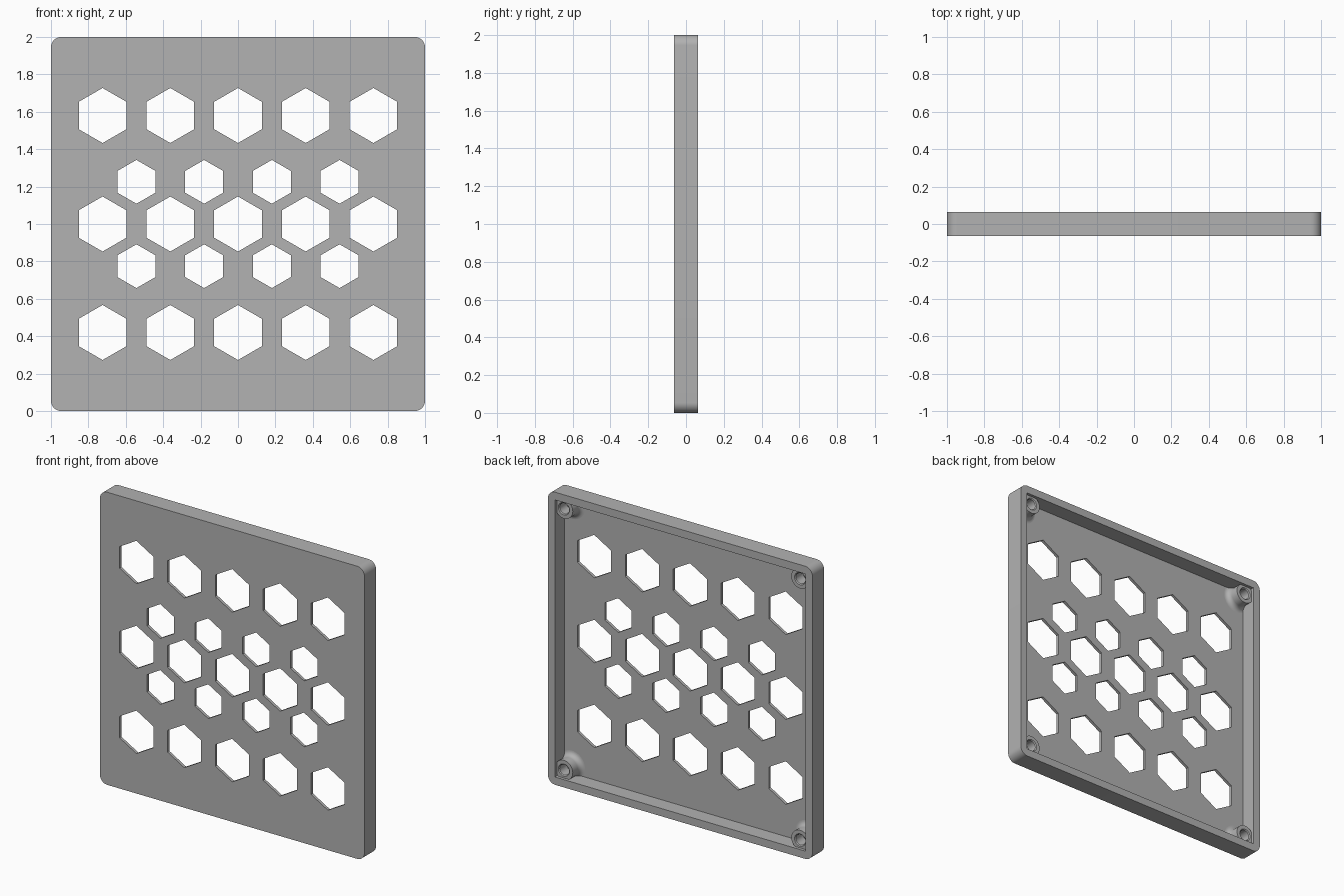
import bpy, bmesh, math

cube = bpy.data.objects.get("Cube")
if cube:
    bpy.data.objects.remove(cube, do_unlink=True)

HALF_DEPTH = 0.063
FLOOR_Y = -0.043      # inner face of the perforated panel
RIM = 0.053
CORNER = 0.055

grey = bpy.data.materials.new("light grey")
grey.use_nodes = True
grey.diffuse_color = (0.445, 0.445, 0.445, 1)
grey.node_tree.nodes["Principled BSDF"].inputs["Base Color"].default_value = grey.diffuse_color


def finish(name, bm):
    bmesh.ops.recalc_face_normals(bm, faces=bm.faces)
    mesh = bpy.data.meshes.new(name)
    bm.to_mesh(mesh)
    bm.free()
    mesh.materials.append(grey)
    obj = bpy.data.objects.new(name, mesh)
    bpy.context.collection.objects.link(obj)
    return obj


def smooth(obj):
    bpy.ops.object.select_all(action='DESELECT')
    obj.select_set(True)
    bpy.context.view_layer.objects.active = obj
    bpy.ops.object.shade_smooth_by_angle(angle=math.radians(35))


def prism(bm, outline, y0, y1):
    """Extrude an (x, z) outline from y0 to y1."""
    face = bm.faces.new([bm.verts.new((x, y0, z)) for x, z in outline])
    ext = bmesh.ops.extrude_face_region(bm, geom=[face])["geom"]
    verts = [v for v in ext if isinstance(v, bmesh.types.BMVert)]
    bmesh.ops.translate(bm, verts=verts, vec=(0, y1 - y0, 0))


def arc(cx, cz, r, start, sweep, steps):
    return [(cx + r * math.cos(start + sweep * i / steps),
             cz + r * math.sin(start + sweep * i / steps)) for i in range(steps + 1)]


def hexagon(cx, cz, r):
    return arc(cx, cz, r, math.pi / 2, math.tau, 6)[:-1]


# Rounded square slab
bm = bmesh.new()
c = 1 - CORNER
outline = []
for i, (sx, sz) in enumerate([(1, 1), (-1, 1), (-1, -1), (1, -1)]):
    outline += arc(sx * c, 1 + sz * c, CORNER, i * math.pi / 2, math.pi / 2, 10)
prism(bm, outline, -HALF_DEPTH, HALF_DEPTH)
panel = finish("vent_panel", bm)

# Cutters: rear recess, then the hexagonal vents
bm = bmesh.new()
w = 1 - RIM
prism(bm, [(-w, 1 - w), (w, 1 - w), (w, 1 + w), (-w, 1 + w)], FLOOR_Y, 0.2)
recess = finish("recess_cutter", bm)

bm = bmesh.new()
PITCH = 0.362
for row in (-1, 0, 1):
    for col in range(5):
        prism(bm, hexagon((col - 2) * PITCH, 1 + row * 0.58, 0.147), -0.2, 0.2)
for row in (-1, 1):
    for col in range(4):
        prism(bm, hexagon((col - 1.5) * PITCH, 1 + row * 0.2255, 0.117), -0.2, 0.2)
vents = finish("vent_cutter", bm)

for cutter in (recess, vents):
    mod = panel.modifiers.new(cutter.name, 'BOOLEAN')
    mod.operation = 'DIFFERENCE'
    mod.solver = 'EXACT'
    mod.object = cutter
    bpy.context.view_layer.objects.active = panel
    bpy.ops.object.modifier_apply(modifier=mod.name)
    bpy.data.objects.remove(cutter, do_unlink=True)
smooth(panel)

# Screw bosses: flared base, flat top ring, blind hole
FLARE = 0.034
TOP_Y = 0.043
profile = arc(0.067 + FLARE, FLOOR_Y + FLARE, FLARE, -math.pi / 2, -math.pi / 2, 8)
profile += [(0.067, TOP_Y), (0.042, TOP_Y), (0.036, TOP_Y - 0.006),
            (0.036, FLOOR_Y + 0.004), (0, FLOOR_Y + 0.004)]
SEGMENTS = 40
for side, sx in (("left", 1), ("right", -1)):
    for level, sz in (("upper", 1), ("lower", -1)):
        bm = bmesh.new()
        cx, cz = sx * 0.893, 1 + sz * 0.893
        verts = [bm.verts.new((cx + r, y, cz)) for r, y in profile]
        edges = [bm.edges.new(pair) for pair in zip(verts, verts[1:])]
        bmesh.ops.spin(bm, geom=verts + edges, cent=(cx, 0, cz), axis=(0, 1, 0),
                       angle=math.tau, steps=SEGMENTS, use_merge=True)
        bmesh.ops.remove_doubles(bm, verts=bm.verts, dist=1e-5)
        boss = finish(f"screw_boss_{level}_{side}", bm)
        # Open underside: make sure the top ring faces the rear
        top = max(boss.data.polygons, key=lambda p: p.center.y)
        if top.normal.y < 0:
            boss.data.flip_normals()
        smooth(boss)
